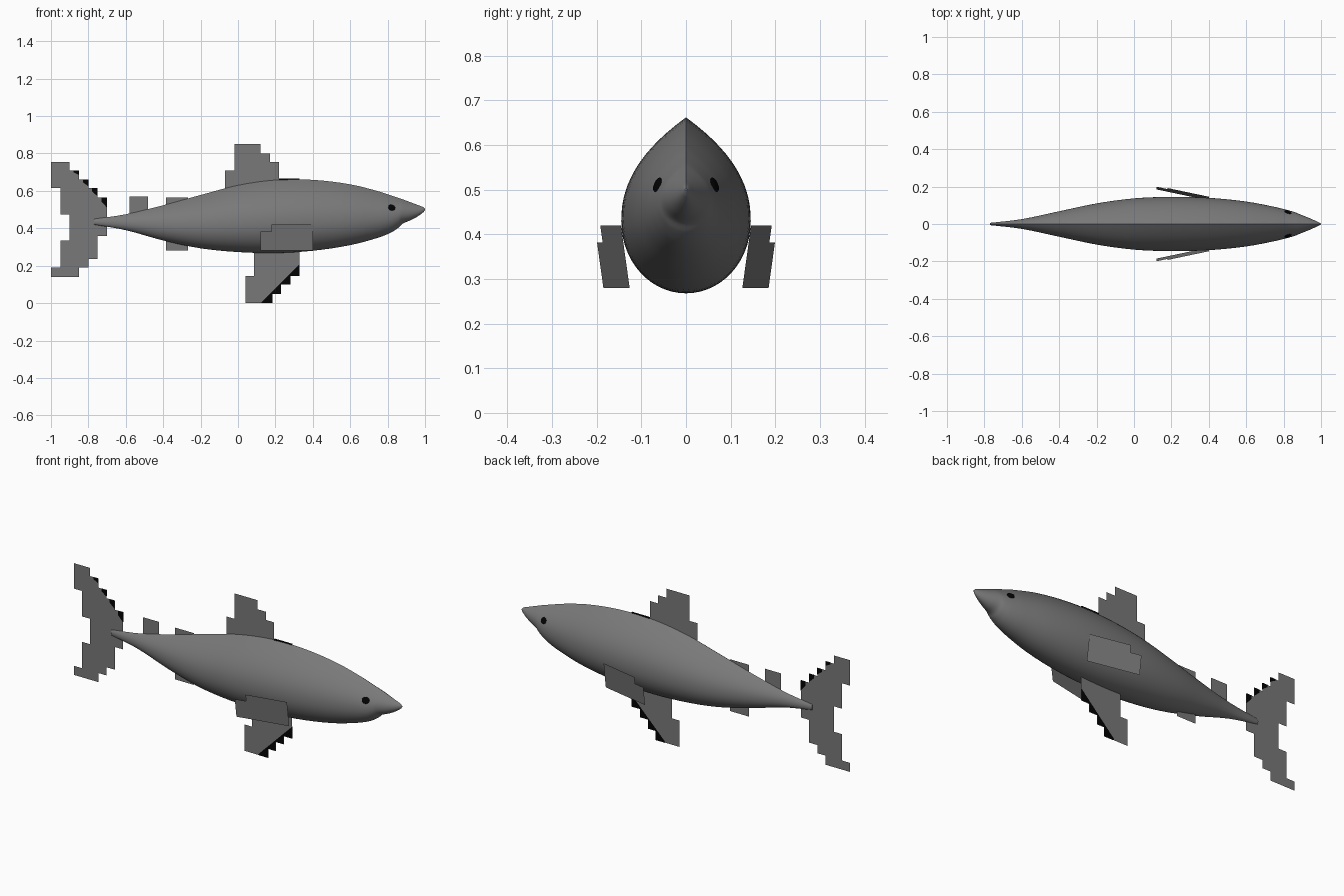
import bpy, bmesh, math
from mathutils import Vector

cube = bpy.data.objects.get("Cube")
if cube:
    bpy.data.objects.remove(cube, do_unlink=True)


def material(name, rgb):
    m = bpy.data.materials.new(name)
    m.use_nodes = True
    m.diffuse_color = (*rgb, 1)
    m.node_tree.nodes["Principled BSDF"].inputs["Base Color"].default_value = (*rgb, 1)
    return m


GREY = material("slate grey", (0.19, 0.19, 0.19))
BLACK = material("black", (0.001, 0.001, 0.001))


def finish(name, bm, *mats):
    mesh = bpy.data.meshes.new(name)
    bm.to_mesh(mesh)
    bm.free()
    for m in mats:
        mesh.materials.append(m)
    obj = bpy.data.objects.new(name, mesh)
    bpy.context.collection.objects.link(obj)
    return obj


def smooth(obj):
    bpy.ops.object.select_all(action='DESELECT')
    obj.select_set(True)
    bpy.context.view_layer.objects.active = obj
    bpy.ops.object.shade_smooth_by_angle(angle=math.radians(40))


# Body stations: x, top, bottom, half width
STATIONS = [Vector(s) for s in (
    (-.77, .45, .42, .006), (-.6, .475, .39, .026), (-.4, .523, .335, .068),
    (-.2, .578, .293, .11), (0, .63, .273, .137), (.2, .658, .268, .145),
    (.4, .659, .28, .14), (.6, .635, .31, .12), (.75, .598, .35, .092),
    (.82, .575, .378, .075), (.86, .562, .405, .063), (.88, .555, .425, .055),
    (.92, .54, .442, .039), (.96, .525, .463, .022), (.99, .513, .485, .008),
    (1, .503, .497, .002))]


def spline(pts, steps):
    """Smooth curve through every station."""
    out = []
    for i in range(len(pts) - 1):
        p0, p1 = pts[max(i - 1, 0)], pts[i]
        p2, p3 = pts[i + 1], pts[min(i + 2, len(pts) - 1)]
        d = p2[0] - p1[0]
        m1 = (p2 - p0) * (d / (p2[0] - p0[0]))
        m2 = (p3 - p1) * (d / (p3[0] - p1[0]))
        for k in range(steps):
            t = k / steps
            a, b = t * t * (3 - 2 * t), t * (1 - t)
            out.append(p1 * (1 - a) + p2 * a + m1 * b * (1 - t) - m2 * b * t)
    return out + [pts[-1]]


def section(s, half=14):
    """Cross-section: ridged back, round belly."""
    x, top, bot, w = s
    mid = bot + .41 * (top - bot)
    side = []
    for i in range(half + 1):
        t = i / half
        side.append((w * (1 - t ** 2.2), mid + (top - mid) * t))
    low = []
    for i in range(half, 0, -1):
        a = math.pi / 2 * i / half
        low.append((w * math.cos(a), mid - (mid - bot) * math.sin(a)))
    right = low + side
    left = [(-y, z) for y, z in reversed(right[1:-1])]
    return [(x, y, z) for y, z in right + left]


bm = bmesh.new()
rings = [[bm.verts.new(p) for p in section(s)] for s in spline(STATIONS, 4)]
n = len(rings[0])
for a, b in zip(rings, rings[1:]):
    for i in range(n):
        j = (i + 1) % n
        bm.faces.new((a[i], a[j], b[j], b[i]))
bm.faces.new(rings[0])
bm.faces.new(rings[-1])
bmesh.ops.recalc_face_normals(bm, faces=bm.faces)
smooth(finish("body", bm, GREY))

# Eyes: flattened domes lying on the head
for side, name in ((1, "left_eye"), (-1, "right_eye")):
    bm = bmesh.new()
    bmesh.ops.create_uvsphere(bm, u_segments=20, v_segments=12, radius=.02)
    eye = finish(name, bm, BLACK)
    eye.scale = (1, .85, .25)
    eye.location = (.822, side * .064, .511)
    eye.rotation_mode = 'QUATERNION'
    eye.rotation_quaternion = Vector((.35, side, .4)).to_track_quat('Z', 'Y')
    smooth(eye)


# Upright fins: stepped columns (x0, x1, z0, z1) as thin sheets
def sheet(bm, pts, y=0.0, mat=0):
    f = bm.faces.new([bm.verts.new((x, y, z)) for x, z in pts])
    f.material_index = mat


def fin(name, columns, marks=()):
    bm = bmesh.new()
    for x0, x1, z0, z1 in columns:
        sheet(bm, ((x0, z0), (x1, z0), (x1, z1), (x0, z1)))
    for pts in marks:
        sheet(bm, pts, -.002, 1)
        sheet(bm, pts[::-1], .002, 1)
    bmesh.ops.remove_doubles(bm, verts=bm.verts, dist=.0005)
    return finish(name, bm, GREY, BLACK)


# Tail fin, with dark tips on the leading steps
tail = [(-1, -.95, .615, .755), (-1, -.95, .14, .19), (-.95, -.9, .475, .755),
        (-.95, -.9, .14, .335), (-.9, -.85, .14, .71), (-.85, -.8, .19, .66),
        (-.8, -.75, .235, .615), (-.75, -.7, .36, .565)]
tips = []
for i, (x0, x1, z0, z1) in enumerate(tail[4:]):
    drop = .025 + .01 * i
    tips.append([(x0 + .02, z1), (x0 + .02, z1 - drop * .4), (x1, z1 - drop), (x1, z1)])
fin("tail_fin", tail, tips)

# Dorsal fin, with a dark strip along the back
fin("dorsal_fin", [(-.07, -.02, .55, .71), (-.02, .12, .55, .85),
                   (.12, .17, .55, .8), (.17, .22, .55, .755)],
    [[(.22, .62), (.33, .62), (.33, .666), (.22, .666)]])

# Lower fin, dark below a sloping line
lower = [(.04, .085, 0, .145), (.085, .125, 0, .3), (.125, .185, 0, .3),
         (.185, .23, .05, .3), (.23, .28, .1, .3), (.28, .33, .145, .3)]
dark = [[(x0, z0), (x1, z0), (x1, x1 - .12), (x0, max(x0 - .12, z0 + .002))]
        for x0, x1, z0, z1 in lower[2:]]
fin("lower_fin", lower, dark)

# Small rear fins
fin("rear_back_fin", [(-.58, -.48, .43, .57)])
fin("rear_middle_fin", [(-.385, -.268, .28, .565)])

# Side fins, flaring outward to the rear
for side, name in ((1, "left_side_fin"), (-1, "right_side_fin")):
    bm = bmesh.new()
    outline = ((.12, .28), (.4, .28), (.4, .42), (.18, .42), (.18, .382), (.12, .382))
    bm.faces.new([bm.verts.new((x, side * (.185 - .21 * (x - .12) + .14 * (z - .28)), z))
                  for x, z in outline])
    finish(name, bm, GREY)
